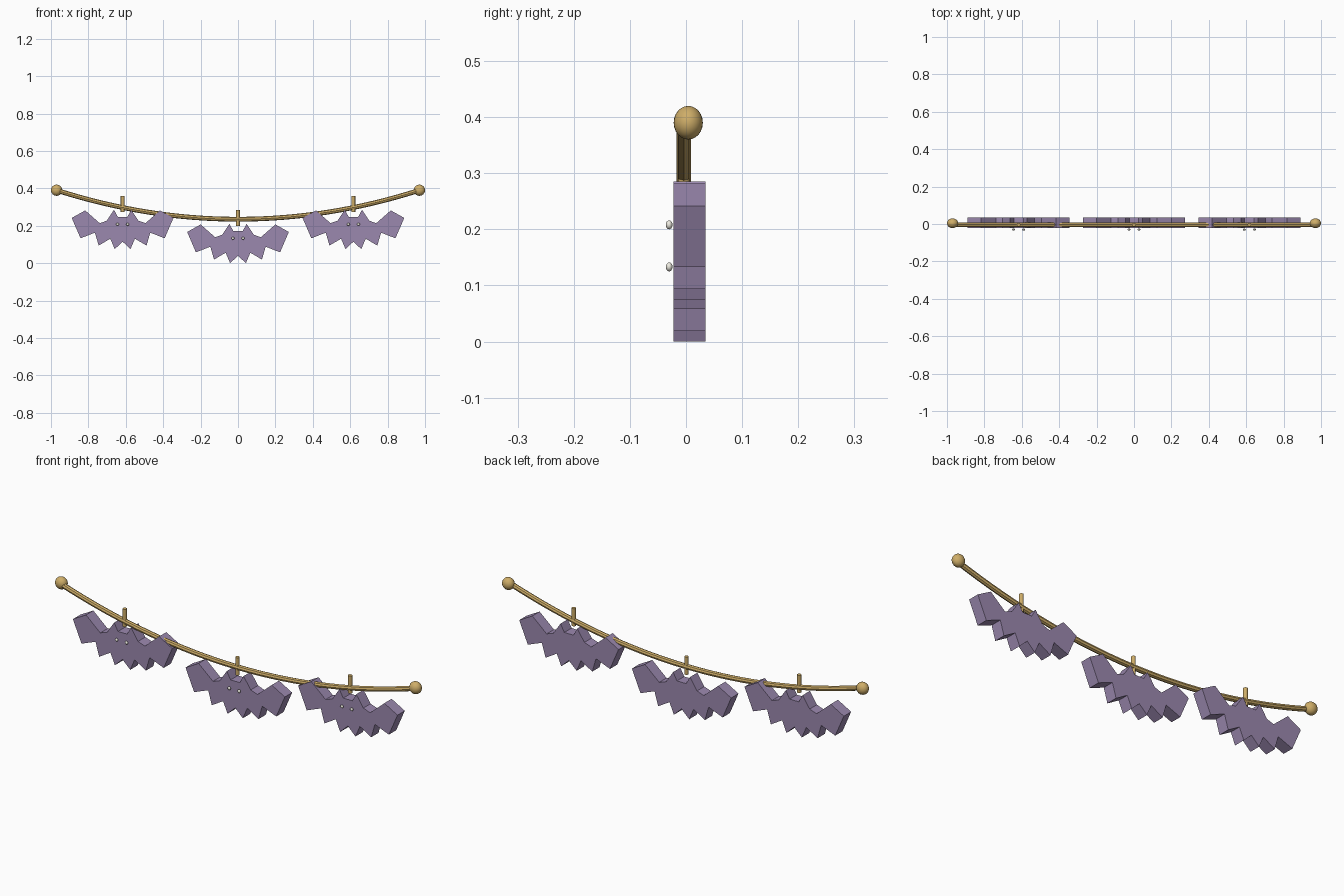
import bpy, bmesh, math

if "Cube" in bpy.data.objects:
    bpy.data.objects.remove(bpy.data.objects["Cube"])

def material(name, col):
    m = bpy.data.materials.new(name)
    m.diffuse_color = (*col, 1)
    m.use_nodes = True
    m.node_tree.nodes["Principled BSDF"].inputs["Base Color"].default_value = m.diffuse_color
    return m

gold = material("gold", (0.62, 0.42, 0.14))
purple = material("purple", (0.33, 0.25, 0.43))
ivory = material("ivory", (0.85, 0.83, 0.75))

def finish(name, mat, smooth=True):
    o = bpy.context.object
    o.name = name
    o.data.materials.append(mat)
    if smooth:
        bpy.ops.object.shade_smooth_by_angle(angle=math.radians(40))
    return o

def ball(name, loc, scale, mat, seg=24, rings=12):
    bpy.ops.mesh.primitive_uv_sphere_add(segments=seg, ring_count=rings, radius=1, location=loc)
    o = bpy.context.object
    o.scale = scale
    bpy.ops.object.transform_apply(location=False, rotation=False, scale=True)
    return finish(name, mat)

def rope_z(x):
    return 0.235 + 0.155 * (x / 0.97) ** 2

# sagging cord
cu = bpy.data.curves.new("cord", 'CURVE')
cu.dimensions = '3D'
cu.bevel_depth = 0.0128
cu.bevel_resolution = 2
cu.use_fill_caps = True
sp = cu.splines.new('POLY')
n = 32
sp.points.add(n)
for i, p in enumerate(sp.points):
    x = -0.97 + 1.94 * i / n
    p.co = (x, -0.004, rope_z(x), 1)
cord = bpy.data.objects.new("cord", cu)
bpy.context.collection.objects.link(cord)
bpy.context.view_layer.objects.active = cord
cord.select_set(True)
bpy.ops.object.convert(target='MESH')
finish("cord", gold)

# end knobs
for s in (-1, 1):
    ball("end_knob", (s * 0.97, 0.004, 0.39), (0.03, 0.026, 0.03), gold)

# right half of the bat outline, from head top round to bottom notch
half = [(0.025, 0.172), (0.046, 0.21), (0.085, 0.152), (0.122, 0.139), (0.2, 0.207),
        (0.272, 0.167), (0.225, 0.058), (0.148, 0.088), (0.128, 0.019),
        (0.066, 0.056), (0.042, 0.0)]
outline = half + [(0, 0.04)] + [(-x, z) for x, z in reversed(half)]

def bat(cx, cz):
    bm = bmesh.new()
    face = bm.faces.new([bm.verts.new((x, -0.022, z)) for x, z in outline])
    ext = bmesh.ops.extrude_face_region(bm, geom=[face], use_keep_orig=True)
    bmesh.ops.translate(bm, vec=(0, 0.057, 0),
                        verts=[v for v in ext["geom"] if isinstance(v, bmesh.types.BMVert)])
    bmesh.ops.recalc_face_normals(bm, faces=bm.faces)
    me = bpy.data.meshes.new("bat")
    bm.to_mesh(me)
    bm.free()
    me.materials.append(purple)
    o = bpy.data.objects.new("bat", me)
    o.location = (cx, 0, cz)
    bpy.context.collection.objects.link(o)
    # eyes
    for s in (-1, 1):
        ball("eye", (cx + s * 0.027, -0.030, cz + 0.133), (0.008, 0.006, 0.008), ivory, 12, 8)
    # hanger
    bpy.ops.mesh.primitive_cylinder_add(vertices=12, radius=0.01, depth=0.087,
                                        location=(cx, -0.004, cz + 0.242))
    finish("hanger", gold)

for cx, cz in ((-0.617, 0.075), (0, 0), (0.617, 0.075)):
    bat(cx, cz)
